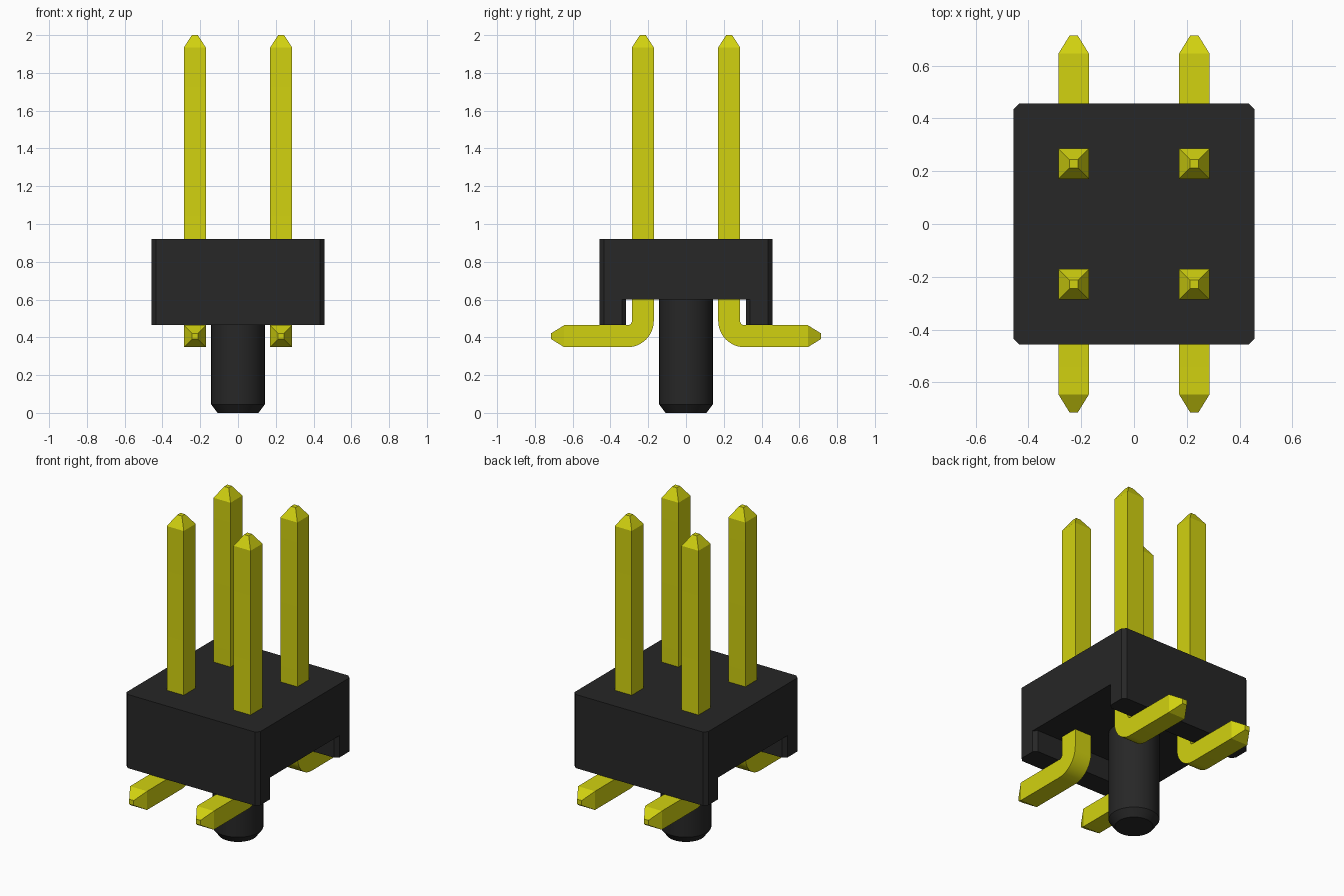
import bpy, bmesh, math

cube = bpy.data.objects.get("Cube")
if cube:
    bpy.data.objects.remove(cube, do_unlink=True)


def material(name, rgb):
    m = bpy.data.materials.new(name)
    m.use_nodes = True
    m.diffuse_color = (*rgb, 1)
    m.node_tree.nodes["Principled BSDF"].inputs["Base Color"].default_value = (*rgb, 1)
    return m


BLACK = material("black plastic", (0.020, 0.020, 0.020))
YELLOW = material("yellow metal", (0.64, 0.64, 0.005))


def loft(name, rings, mat):
    """Skin a list of equal-length point rings and cap both ends."""
    bm = bmesh.new()
    loops = [[bm.verts.new(p) for p in ring] for ring in rings]
    n = len(loops[0])
    for a, b in zip(loops, loops[1:]):
        for i in range(n):
            j = (i + 1) % n
            bm.faces.new((a[i], a[j], b[j], b[i]))
    bm.faces.new(loops[0])
    bm.faces.new(loops[-1])
    bmesh.ops.recalc_face_normals(bm, faces=bm.faces)
    mesh = bpy.data.meshes.new(name)
    bm.to_mesh(mesh)
    bm.free()
    mesh.materials.append(mat)
    obj = bpy.data.objects.new(name, mesh)
    bpy.context.collection.objects.link(obj)
    bpy.ops.object.select_all(action='DESELECT')
    obj.select_set(True)
    bpy.context.view_layer.objects.active = obj
    bpy.ops.object.shade_smooth_by_angle(angle=math.radians(30))
    return obj


def chamfered_block(name, hx, y0, y1, z0, z1, c=0.022):
    """Box with chamfered vertical edges."""
    outline = [(-hx + c, y0), (hx - c, y0), (hx, y0 + c), (hx, y1 - c),
               (hx - c, y1), (-hx + c, y1), (-hx, y1 - c), (-hx, y0 + c)]
    return loft(name, [[(x, y, z) for x, y in outline] for z in (z0, z1)], BLACK)


# Housing: top slab and the two walls either side of the channel
H = 0.457
chamfered_block("housing_top", H, -H, H, 0.60, 0.92)
chamfered_block("front_wall", H, -H, -0.318, 0.465, 0.60)
chamfered_block("back_wall", H, 0.318, H, 0.465, 0.60)

# Locating peg
SIDES = 40
loft("locating_peg", [[(r * math.cos(2 * math.pi * i / SIDES),
                        r * math.sin(2 * math.pi * i / SIDES), z) for i in range(SIDES)]
                      for r, z in ((0.108, 0), (0.142, 0.045), (0.142, 0.60))], BLACK)

# Bent square pins: each section is (y, z, direction angle, half width)
PITCH, HALF, TIP, BEND = 0.2285, 0.058, 0.0155, 0.081
FOOT_Z = 0.406
path = [(PITCH, 2.0, 0, TIP), (PITCH, 1.935, 0, HALF)]
for i in range(13):
    a = math.pi / 2 * i / 12
    path.append((PITCH + BEND * (1 - math.cos(a)),
                 FOOT_Z + BEND * (1 - math.sin(a)), a, HALF))
path += [(0.645, FOOT_Z, math.pi / 2, HALF), (0.714, FOOT_Z, math.pi / 2, TIP)]

for x_name, sx in (("left", 1), ("right", -1)):
    for y_name, sy in (("front", -1), ("back", 1)):
        rings = []
        for y, z, a, h in path:
            ny, nz = math.cos(a), math.sin(a)
            rings.append([(sx * PITCH + u * h, sy * (y + v * h * ny), z + v * h * nz)
                          for u, v in ((-1, -1), (1, -1), (1, 1), (-1, 1))])
        loft(f"{y_name}_{x_name}_pin", rings, YELLOW)
